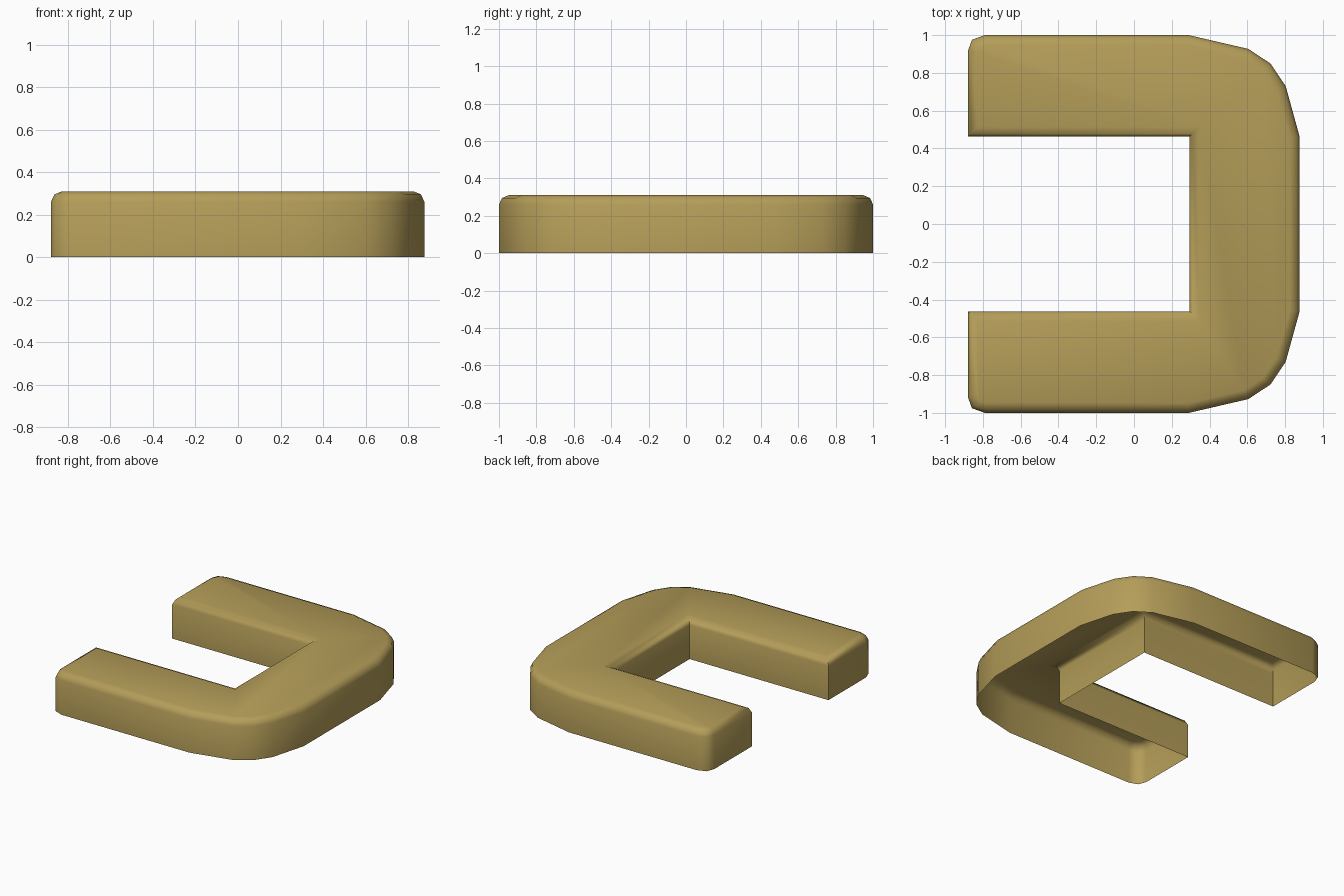
import bpy, bmesh, math
from mathutils import Vector

if "Cube" in bpy.data.objects:
    bpy.data.objects.remove(bpy.data.objects["Cube"])

mat = bpy.data.materials.new("tan brass")
mat.diffuse_color = (0.46, 0.34, 0.10, 1)
mat.use_nodes = True
mat.node_tree.nodes["Principled BSDF"].inputs["Base Color"].default_value = mat.diffuse_color

# Half outline (y < 0), from inner corner round the arm end to the outer bend
half = [(0.293, -0.462), (-0.88, -0.462), (-0.88, -0.915), (-0.858, -0.975), (-0.79, -1.0),
        (0.29, -1.0), (0.605, -0.927), (0.722, -0.85), (0.803, -0.73), (0.877, -0.462)]
outline = [Vector(p) for p in half] + [Vector((x, -y)) for x, y in reversed(half)]


def inset(pts, d):
    """Mitred inward offset of a counter-clockwise outline."""
    out = []
    for i, p in enumerate(pts):
        a = (p - pts[i - 1]).normalized()
        b = (pts[(i + 1) % len(pts)] - p).normalized()
        na, nb = Vector((-a.y, a.x)), Vector((-b.y, b.x))
        out.append(p + (na + nb) * (d / (1 + na.dot(nb))))
    return out


# U-shaped shell: walls, rounded rim and flat top, open underneath
bm = bmesh.new()
rings = []
for d, z in ((0, 0), (0, 0.26), (0.016, 0.295), (0.052, 0.31)):
    rings.append([bm.verts.new((p.x, p.y, z)) for p in inset(outline, d)])
n = len(outline)
for lo, hi in zip(rings, rings[1:]):
    for i in range(n):
        j = (i + 1) % n
        bm.faces.new((lo[i], lo[j], hi[j], hi[i]))

# Flat top, split into two arms and a bridge
top = rings[-1]
h = n // 2
bm.faces.new(top[0:6])
bm.faces.new(top[n - 6:n])
bm.faces.new([top[0]] + top[5:n - 5] + [top[n - 1]])

mesh = bpy.data.meshes.new("u_shaped_shell")
bm.to_mesh(mesh)
bm.free()
mesh.materials.append(mat)
shell = bpy.data.objects.new("u_shaped_shell", mesh)
bpy.context.collection.objects.link(shell)
bpy.context.view_layer.objects.active = shell
shell.select_set(True)
bpy.ops.object.shade_smooth_by_angle(angle=math.radians(50))
